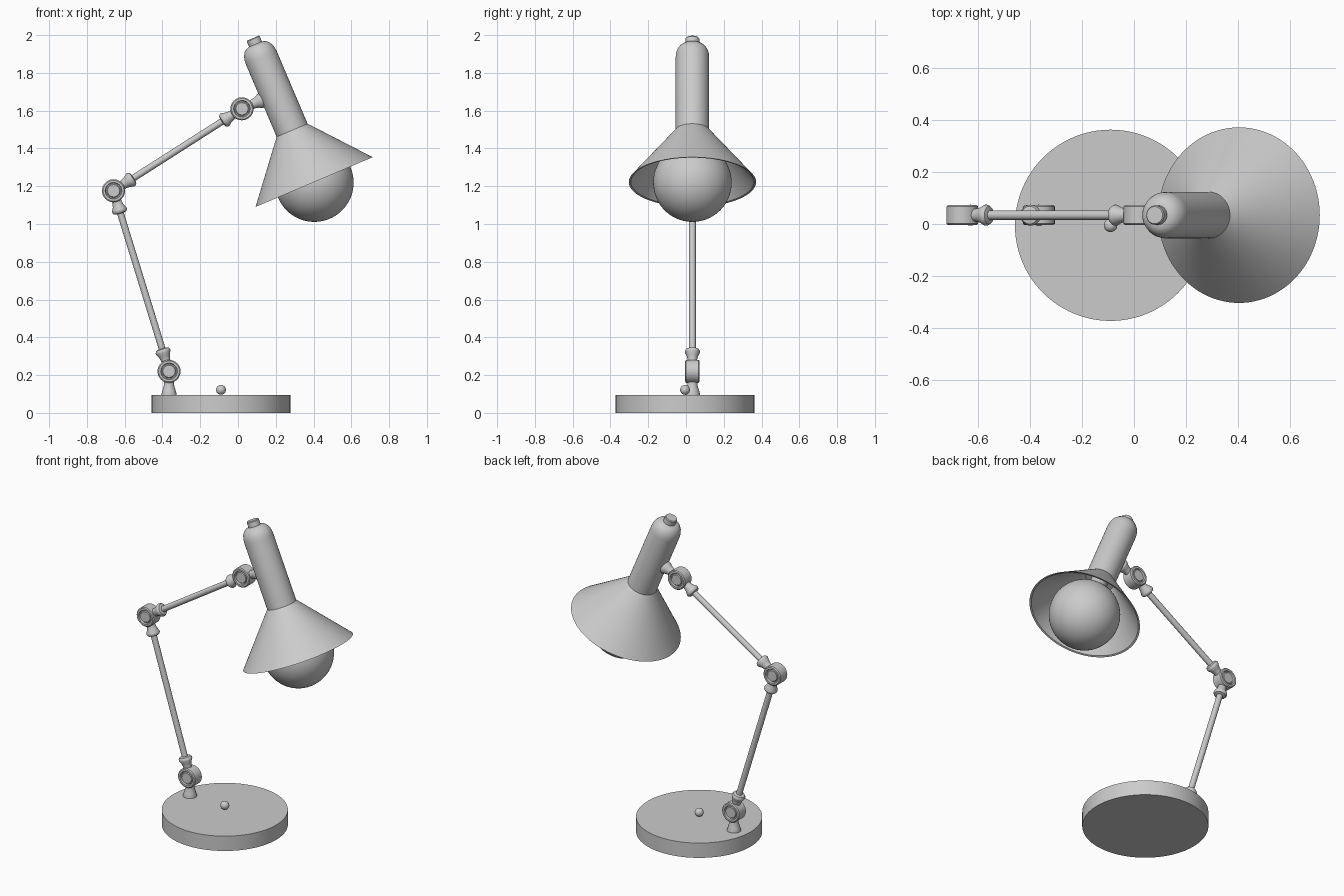
import bpy, bmesh, math
from mathutils import Vector

if "Cube" in bpy.data.objects:
    bpy.data.objects.remove(bpy.data.objects["Cube"])

Y = 0.034                      # plane of the arm
UP = Vector((0, 0, 1))


def lathe(name, profile, origin=(0, 0, 0), axis=UP, segs=48, closed=False):
    """Revolve (radius, height) points about an axis through origin."""
    rot = UP.rotation_difference(Vector(axis).normalized())
    bm = bmesh.new()
    rings = []
    for r, h in profile:
        n = 1 if r == 0 else segs
        ring = []
        for i in range(n):
            a = 2 * math.pi * i / segs
            p = Vector((r * math.cos(a), r * math.sin(a), h))
            ring.append(bm.verts.new(rot @ p + Vector(origin)))
        rings.append(ring)
    pairs = list(zip(rings, rings[1:]))
    if closed:
        pairs.append((rings[-1], rings[0]))
    for a, b in pairs:
        for i in range(segs):
            j = (i + 1) % segs
            if len(a) == 1:
                bm.faces.new((a[0], b[i], b[j]))
            elif len(b) == 1:
                bm.faces.new((a[i], a[j], b[0]))
            else:
                bm.faces.new((a[i], a[j], b[j], b[i]))
    bmesh.ops.recalc_face_normals(bm, faces=bm.faces)
    me = bpy.data.meshes.new(name)
    bm.to_mesh(me)
    bm.free()
    ob = bpy.data.objects.new(name, me)
    bpy.context.collection.objects.link(ob)
    bpy.ops.object.select_all(action='DESELECT')
    ob.select_set(True)
    bpy.context.view_layer.objects.active = ob
    bpy.ops.object.shade_smooth_by_angle(angle=math.radians(35))
    return ob


def sphere_profile(r, n=24):
    pts = [(r * math.sin(math.pi * i / n), -r * math.cos(math.pi * i / n)) for i in range(n + 1)]
    pts[0], pts[-1] = (0, -r), (0, r)
    return pts


def joint(name, pos):
    # disc hinge with a ring groove on both faces
    half = [(0, .032), (.032, .032), (.036, .027), (.041, .027), (.044, .038), (.055, .038), (.061, .033)]
    lathe(name, half + [(r, -h) for r, h in reversed(half)], pos, (0, 1, 0))


def collar(name, pos, axis):
    # flared cup that leaves a joint
    lathe(name, [(0, .04), (.024, .04), (.025, .065), (.030, .085), (.040, .105),
                 (.040, .112), (.034, .122), (.020, .126), (0, .126)], pos, axis, 32)


def rod(name, a, b):
    d = b - a
    lathe(name, [(0, .1), (.018, .1), (.018, d.length - .1), (0, d.length - .1)], a, d, 24)
    collar(name + "_start_collar", a, d)
    collar(name + "_end_collar", b, -d)


# base and switch
lathe("base", [(0, 0), (.367, 0), (.367, .095), (0, .095)], (-.09, -.005, 0), segs=96)
lathe("switch_knob", sphere_profile(.026, 16), (-.09, -.005, .122), segs=32)

# arm
low, elbow, high = (Vector((x, Y, z)) for x, z in ((-.365, .22), (-.659, 1.176), (.021, 1.61)))
joint("lower_joint", low)
joint("elbow_joint", elbow)
joint("upper_joint", high)
rod("lower_arm", low, elbow)
rod("upper_arm", elbow, high)
lathe("base_post", [(0, .09), (.040, .09), (.040, .102), (.033, .125), (.026, .15), (.025, .18), (0, .18)],
      (low.x, Y, 0), segs=32)

# lamp head, measured from the centre of the shade rim
tilt = math.atan2(.391, .92)
axis = Vector((-math.sin(tilt), 0, math.cos(tilt)))
rim = Vector((.403, Y, 1.222))
collar("head_collar", high, (math.cos(tilt), 0, math.sin(tilt)))
lathe("shade", [(.337, 0), (.089, .298), (.080, .298), (.326, .002)], rim, axis, 96, closed=True)
lathe("lamp_body", [(0, .292), (.089, .292), (.089, .715), (.087, .738), (.080, .760), (.069, .777),
                    (.055, .788), (.038, .793), (0, .793)], rim, axis, 64)
lathe("top_button", [(0, .78), (.037, .78), (.037, .823), (.033, .828), (0, .828)], rim, axis, 32)
lathe("bulb", sphere_profile(.208, 32), rim - axis * .003, axis, 64)
lathe("bulb_neck", [(0, .18), (.075, .18), (.055, .215), (.05, .235), (.05, .3), (0, .3)], rim, axis, 32)
